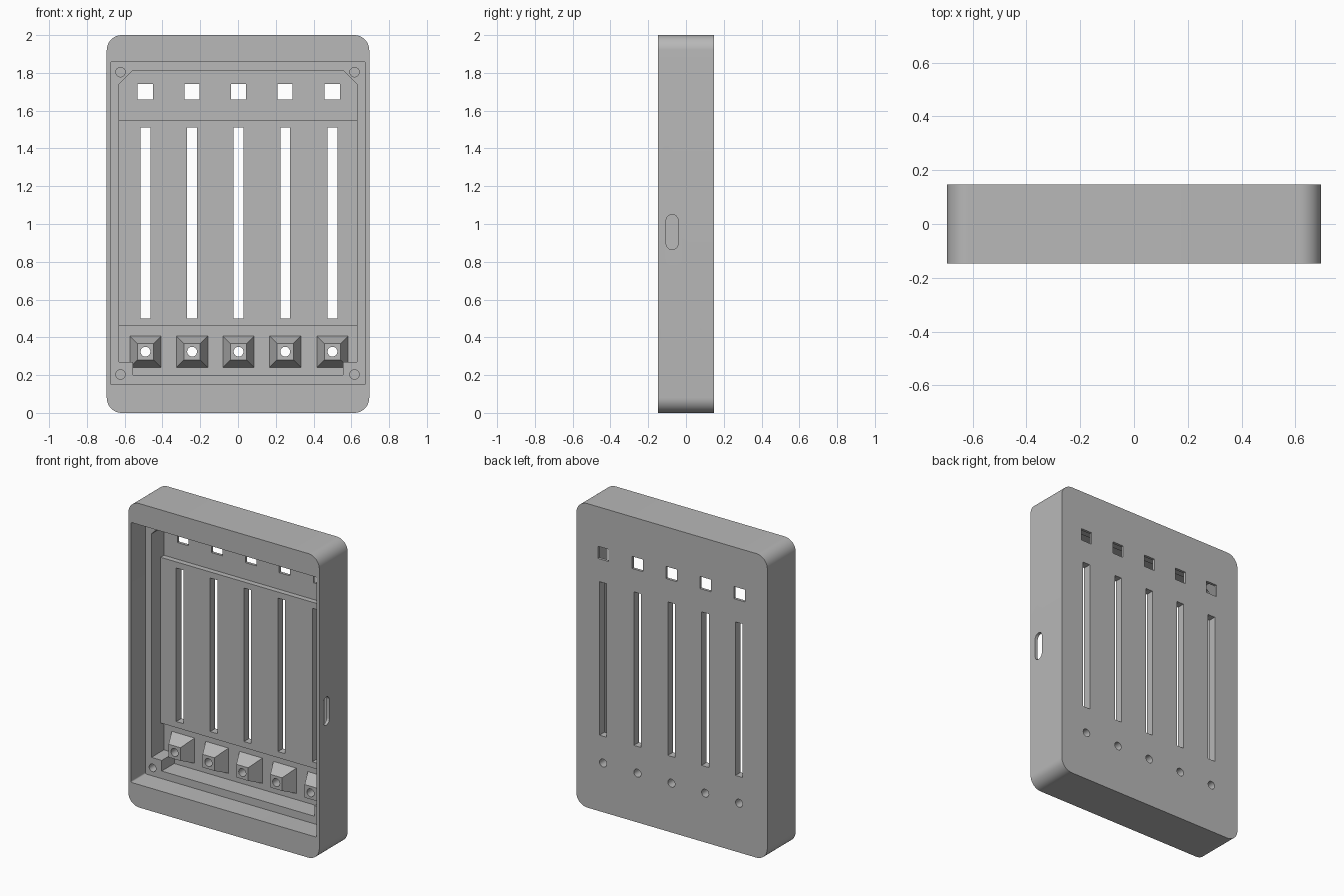
import bpy
import bmesh
from math import cos, sin, pi

if "Cube" in bpy.data.objects:
    bpy.data.objects.remove(bpy.data.objects["Cube"], do_unlink=True)

grey = bpy.data.materials.new("matte grey")
grey.use_nodes = True
grey.diffuse_color = (0.48, 0.48, 0.48, 1)
grey.node_tree.nodes["Principled BSDF"].inputs["Base Color"].default_value = (0.48, 0.48, 0.48, 1)

FRONT, BACK = -0.1475, 0.1475
LEDGE, PLATE, FLOOR = 0.0, 0.095, 0.13
COLUMNS = [-0.49, -0.243, 0.003, 0.25, 0.5]


def rect(x0, x1, z0, z1):
    return [(x0, z0), (x1, z0), (x1, z1), (x0, z1)]


def rounded(x0, x1, z0, z1, r, n=12):
    """Rectangle outline with round corners; full-radius gives a circle or stadium."""
    corners = [(x1 - r, z1 - r), (x0 + r, z1 - r), (x0 + r, z0 + r), (x1 - r, z0 + r)]
    return [(cx + r * cos((q + i / n) * pi / 2), cz + r * sin((q + i / n) * pi / 2))
            for q, (cx, cz) in enumerate(corners) for i in range(n + 1)]


def circle(x, z, r, n=32):
    return [(x + r * cos(2 * pi * i / n), z + r * sin(2 * pi * i / n)) for i in range(n)]


def loft(name, near, far, y0, y1, sideways=False):
    """Solid between two matching outlines, along y (or along x when sideways)."""
    def place(a, b, d):
        return (d, a, b) if sideways else (a, d, b)
    bm = bmesh.new()
    v0 = [bm.verts.new(place(a, b, y0)) for a, b in near]
    v1 = [bm.verts.new(place(a, b, y1)) for a, b in far]
    bm.faces.new(v0)
    bm.faces.new(v1[::-1])
    for i in range(len(v0)):
        j = (i + 1) % len(v0)
        bm.faces.new((v0[j], v0[i], v1[i], v1[j]))
    bmesh.ops.remove_doubles(bm, verts=bm.verts, dist=1e-5)
    bmesh.ops.recalc_face_normals(bm, faces=bm.faces)
    mesh = bpy.data.meshes.new(name)
    bm.to_mesh(mesh)
    bm.free()
    mesh.materials.append(grey)
    obj = bpy.data.objects.new(name, mesh)
    bpy.context.collection.objects.link(obj)
    return obj


def prism(name, outline, y0, y1, sideways=False):
    return loft(name, outline, outline, y0, y1, sideways)


def cut(targets, cutter):
    """Subtract the cutter from every target, then remove it."""
    cutter.hide_render = True
    for obj in targets:
        mod = obj.modifiers.new("cut", "BOOLEAN")
        mod.operation = "DIFFERENCE"
        mod.solver = "EXACT"
        mod.object = cutter
        bpy.context.view_layer.update()
        deps = bpy.context.evaluated_depsgraph_get()
        mesh = bpy.data.meshes.new_from_object(obj.evaluated_get(deps))
        obj.modifiers.clear()
        obj.data = mesh
    bpy.data.objects.remove(cutter, do_unlink=True)


# Case with the stepped cavity open at the front
case = prism("case", rounded(-0.695, 0.695, 0, 2, 0.08), FRONT, BACK)
cut([case], prism("opening", rounded(-0.675, 0.675, 0.15, 1.86, 0.008, 3), FRONT - 0.1, LEDGE))
half = [(0.555, 0.2), (0.555, 0.27), (0.63, 0.27), (0.63, 1.74), (0.56, 1.81)]
inner = half + [(-x, z) for x, z in reversed(half)]
cut([case], prism("inner_cavity", inner, LEDGE - 0.05, FLOOR))

# Screw holes in the ledge
for x in (-0.622, 0.617):
    for z in (0.203, 1.804):
        cut([case], prism("screw_hole", circle(x, z, 0.025), LEDGE - 0.05, LEDGE + 0.09))

# Cable port in the side wall
port = rounded(-0.105, -0.042, 0.865, 1.05, 0.0315)
cut([case], prism("cable_port", port, 0.64, 0.75, sideways=True))

# Raised plate across the middle of the floor
plate = prism("raised_plate", rect(-0.63, 0.63, 0.46, 1.55), PLATE, FLOOR)

# One column each: window, long slot, tapered boss with a through hole
for x in COLUMNS:
    cut([case], prism("window", rect(x - 0.041, x + 0.039, 1.66, 1.74), FLOOR - 0.03, BACK + 0.1))
    cut([case, plate], prism("slot", rect(x - 0.026, x + 0.026, 0.5, 1.51), PLATE - 0.03, BACK + 0.1))
    boss = loft("tapered_boss", rect(x - 0.043, x + 0.043, 0.281, 0.367),
                rect(x - 0.083, x + 0.083, 0.241, 0.407), 0.04, FLOOR)
    cut([case, boss], prism("boss_hole", circle(x, 0.324, 0.026), -0.02, BACK + 0.1))

# Smooth the round corners and holes, keep hard edges
bpy.ops.object.select_all(action="DESELECT")
for obj in bpy.context.collection.objects:
    if obj.type == "MESH" and obj.name.startswith(("case", "raised", "tapered")):
        obj.select_set(True)
        bpy.context.view_layer.objects.active = obj
bpy.ops.object.shade_smooth_by_angle(angle=pi / 6)
